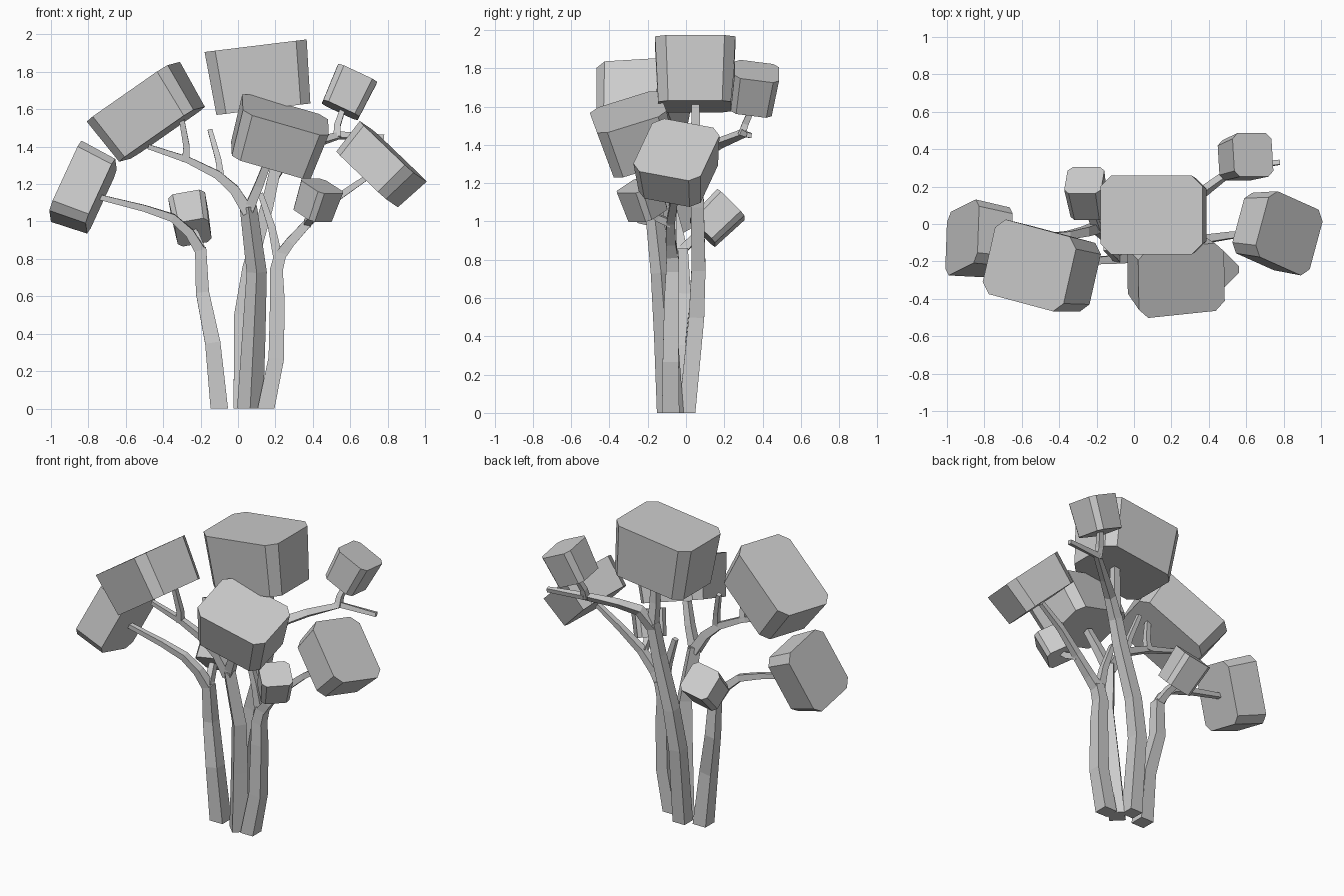
import bpy, bmesh, math
from mathutils import Vector, Euler, Matrix

cube = bpy.data.objects.get("Cube")
if cube:
    bpy.data.objects.remove(cube, do_unlink=True)

grey = bpy.data.materials.new("plain_grey")
grey.use_nodes = True
GREY = (0.6, 0.6, 0.6, 1)
grey.diffuse_color = GREY
grey.node_tree.nodes["Principled BSDF"].inputs["Base Color"].default_value = GREY


def finish(name, bm):
    bmesh.ops.recalc_face_normals(bm, faces=bm.faces)
    mesh = bpy.data.meshes.new(name)
    bm.to_mesh(mesh)
    bm.free()
    mesh.materials.append(grey)
    obj = bpy.data.objects.new(name, mesh)
    bpy.context.collection.objects.link(obj)
    return obj


def loft(bm, rings):
    """Skin a stack of equal rings and cap both ends."""
    rings = [[bm.verts.new(p) for p in ring] for ring in rings]
    n = len(rings[0])
    for low, high in zip(rings, rings[1:]):
        for i in range(n):
            j = (i + 1) % n
            bm.faces.new((low[i], low[j], high[j], high[i]))
    bm.faces.new(rings[0][::-1])
    bm.faces.new(rings[-1])


def foliage(name, center, size, tilt, spin=0, taper=0.92):
    """Block with four cut corners, a little narrower below, spun on its own axis."""
    a, b, h = (s / 2 for s in size)
    c = 0.27 * min(a, b)
    outline = [(a, c - b), (a, b - c), (a - c, b), (c - a, b),
               (-a, b - c), (-a, c - b), (c - a, -b), (a - c, -b)]
    rot = Euler([math.radians(t) for t in tilt]).to_matrix()
    rot = rot @ Matrix.Rotation(math.radians(spin), 3, 'Z')
    bm = bmesh.new()
    loft(bm, [[Vector(center) + rot @ Vector((x * k, y * k, z)) for x, y in outline]
              for k, z in ((taper, -h), (1, h))])
    return finish(name, bm)


def limb(name, points, start, end, turn=45):
    """Square limb along a path, thinning from start to end radius."""
    pts = [Vector(p) for p in points]
    rings = []
    for i, p in enumerate(pts):
        before = (p - pts[i - 1]).normalized() if i else Vector()
        after = (pts[i + 1] - p).normalized() if i + 1 < len(pts) else Vector()
        along = (before + after).normalized()
        if p.z == 0:
            along = Vector((0, 0, 1))
        q = Vector((0, 0, 1)).rotation_difference(along)
        r = start + (end - start) * i / (len(pts) - 1)
        angles = [math.radians(turn + 90 * k) for k in range(4)]
        rings.append([p + q @ Vector((r * math.cos(t), r * math.sin(t), 0)) for t in angles])
    bm = bmesh.new()
    loft(bm, rings)
    return finish(name, bm)


# Foliage blocks
foliage("foliage_top", (.115, .048, 1.77), (.55, .42, .342), (0, -7, 0))
foliage("foliage_upper_right", (-.483, -.232, 1.58), (.54, .41, .275), (4, -34, -15))
foliage("foliage_front", (.215, -.265, 1.45), (.48, .38, .265), (18, 16, 6))
foliage("foliage_left", (.76, -.045, 1.30), (.42, .37, .205), (0, 43, -4), -15)
foliage("foliage_right", (-.825, -.085, 1.175), (.42, .35, .205), (0, -67, -8), 15)
foliage("foliage_back_left", (.592, .355, 1.69), (.23, .235, .21), (-8, 25, 0))
foliage("foliage_small_front", (.425, -.225, 1.112), (.19, .19, .17), (25, 0, 45))
foliage("foliage_small_back", (-.253, .16, 1.015), (.20, .20, .21), (-45, -10, 0))

# Right trunk with its long branch
limb("right_trunk", [(-.10, -.04, 0), (-.135, -.045, .35), (-.19, -.01, .62), (-.20, -.02, .86)], .066, .042)
limb("right_branch", [(-.20, -.02, .84), (-.26, -.04, .94), (-.35, -.06, 1.02),
                      (-.50, -.07, 1.07), (-.74, -.08, 1.13)], .040, .020)
limb("right_twig", [(-.20, -.02, .85), (-.225, .05, .92), (-.25, .11, .96)], .032, .024)

# Middle trunk, forking in front
limb("front_trunk", [(.065, -.082, 0), (.085, -.105, .4), (.10, -.13, .73), (.055, -.17, 1.08)], .070, .046, 0)
limb("front_branch", [(.055, -.17, 1.05), (-.02, -.18, 1.17), (-.11, -.19, 1.25),
                      (-.27, -.20, 1.33), (-.48, -.21, 1.40)], .044, .018)
limb("front_fork", [(.055, -.17, 1.06), (.11, -.2, 1.19), (.16, -.24, 1.32)], .038, .028)
limb("front_stub", [(-.09, -.19, 1.23), (-.105, -.17, 1.33), (-.15, -.13, 1.49)], .026, .018)
limb("front_twig", [(-.28, -.20, 1.32), (-.275, -.21, 1.40), (-.30, -.23, 1.54)], .028, .020)

# Left trunk
limb("left_trunk", [(.15, -.08, 0), (.205, -.08, .27), (.21, -.075, .60), (.205, -.07, .74), (.23, -.07, .84)], .064, .044)
limb("left_branch", [(.22, -.07, .81), (.28, -.08, .89), (.38, -.08, 1.0), (.52, -.06, 1.12), (.68, -.05, 1.23)], .042, .020)
limb("left_fork", [(.215, -.07, .80), (.18, -.07, .97), (.12, -.06, 1.15)], .036, .020)
limb("left_twig", [(.37, -.08, .99), (.39, -.15, 1.02), (.42, -.21, 1.07)], .028, .022)

# Back trunk reaching the top
limb("back_trunk", [(.02, .005, 0), (.02, .055, .5), (.06, .065, .75), (.155, .06, 1.08), (.20, .06, 1.28)], .062, .042)
limb("back_branch", [(.195, .06, 1.25), (.27, .10, 1.36), (.38, .18, 1.41), (.54, .30, 1.46), (.78, .33, 1.45)], .042, .018)
limb("top_stub", [(.20, .06, 1.26), (.19, .05, 1.42), (.19, .05, 1.61)], .038, .030)
limb("back_twig", [(.53, .29, 1.45), (.53, .31, 1.51), (.56, .35, 1.60)], .028, .020)
